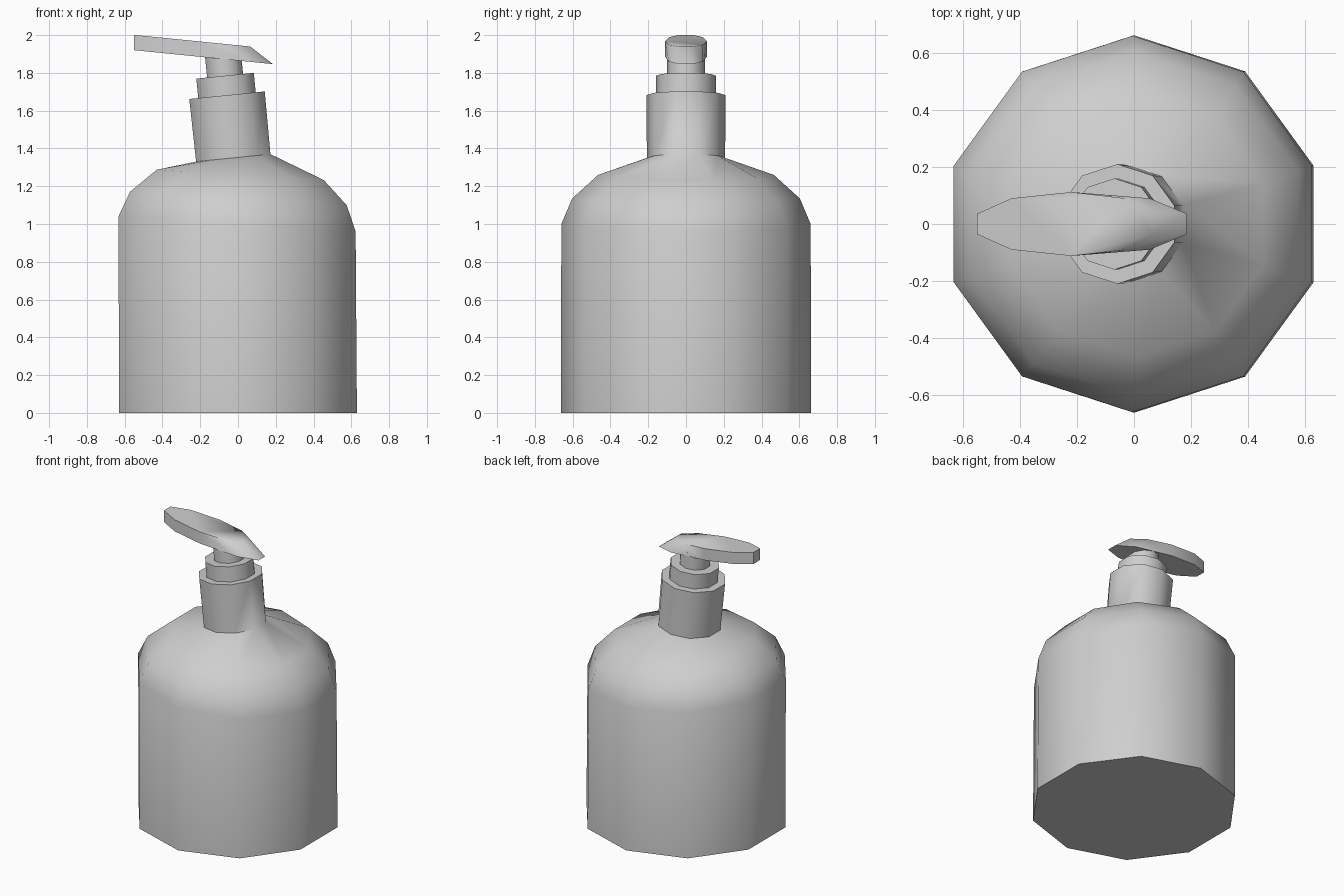
import bpy, bmesh, math

cube = bpy.data.objects.get("Cube")
if cube:
    bpy.data.objects.remove(cube, do_unlink=True)

grey = bpy.data.materials.new("light_grey")
grey.use_nodes = True
grey.diffuse_color = (0.62, 0.62, 0.62, 1)
grey.node_tree.nodes["Principled BSDF"].inputs["Base Color"].default_value = grey.diffuse_color

SIDES = 10
LEAN = 0.1  # sideways lean of the pump


def ring(x, z, radius, slope):
    """Decagon around (x, z), tilted by slope along x."""
    points = []
    for i in range(SIDES):
        a = math.radians(18) + math.tau * i / SIDES
        dx = radius * math.cos(a)
        points.append((x + dx, radius * math.sin(a), z + slope * dx))
    return points


def pump_ring(height, radius):
    """Decagon square to the leaning pump axis."""
    return ring(-0.025 - LEAN * height, 1.35 + height, radius, LEAN)


def loft(name, rings):
    """Skin a stack of rings and cap both ends."""
    bm = bmesh.new()
    stack = [[bm.verts.new(p) for p in r] for r in rings]
    for low, high in zip(stack, stack[1:]):
        for i in range(len(low)):
            j = (i + 1) % len(low)
            bm.faces.new((low[i], low[j], high[j], high[i]))
    bm.faces.new(stack[0][::-1])
    bm.faces.new(stack[-1])
    bmesh.ops.recalc_face_normals(bm, faces=bm.faces)
    mesh = bpy.data.meshes.new(name)
    bm.to_mesh(mesh)
    bm.free()
    mesh.materials.append(grey)
    obj = bpy.data.objects.new(name, mesh)
    bpy.context.collection.objects.link(obj)
    bpy.ops.object.select_all(action="DESELECT")
    obj.select_set(True)
    bpy.context.view_layer.objects.active = obj
    bpy.ops.object.shade_smooth_by_angle(angle=math.radians(60))
    return obj


# Bottle with rounded shoulder running into the neck
loft("bottle", [
    ring(0, 0, 0.662, 0),
    ring(-0.005, 1.0, 0.66, -0.064),
    ring(0.002, 1.135, 0.603, -0.062),
    ring(0.012, 1.26, 0.465, -0.062),
    pump_ring(0, 0.207),
    pump_ring(0.332, 0.21),
])

# Collar and stem of the pump
loft("pump_collar", [pump_ring(0.32, 0.16), pump_ring(0.435, 0.16)])
loft("pump_stem", [pump_ring(0.42, 0.1), pump_ring(0.55, 0.1)])


# Press head with a sloping back end
def head_ring(outline, z):
    half = [(x, y, z - LEAN * x) for x, y in outline]
    return half + [(x, -y, h) for x, y, h in reversed(half)]


spout = [(-0.55, 0.036), (-0.43, 0.09), (-0.22, 0.112)]
loft("pump_head", [
    head_ring(spout + [(0.055, 0.09), (0.185, 0.036)], 1.865),
    head_ring(spout + [(-0.03, 0.09), (0.065, 0.036)], 1.946),
])
